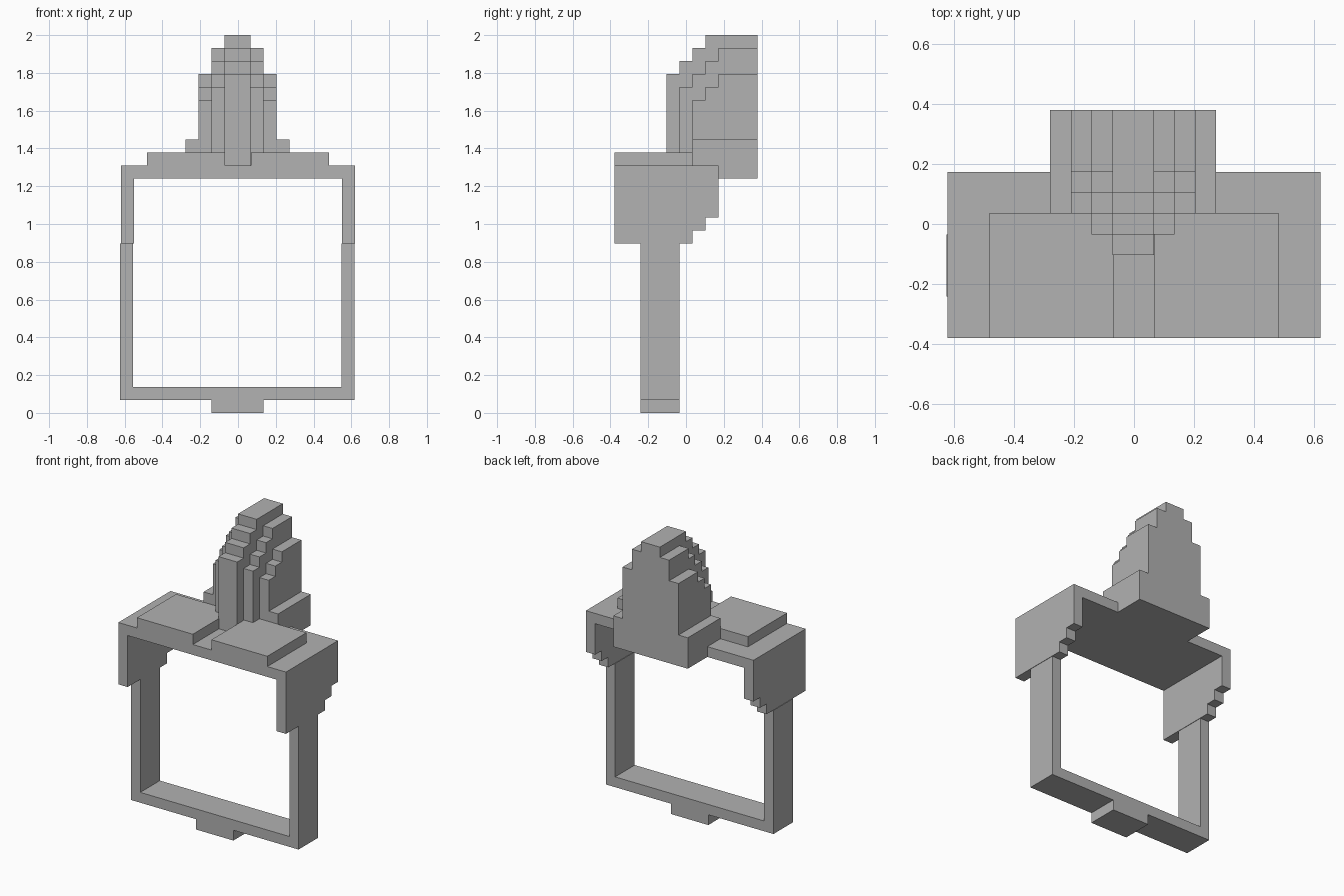
import bpy
import bmesh

U = 2 / 29          # one block of the stepped design
Y_MID = 5.5         # depth centre, in blocks
NUDGE = -0.003      # slight sideways offset of tower and lower frame

cube = bpy.data.objects.get("Cube")
if cube:
    bpy.data.objects.remove(cube, do_unlink=True)

grey = bpy.data.materials.new("plain grey")
grey.use_nodes = True
grey.diffuse_color = (0.445, 0.445, 0.445, 1)
grey.node_tree.nodes["Principled BSDF"].inputs["Base Color"].default_value = grey.diffuse_color


def slab(name, x0, x1, outline, mirror=False, shift=0.0):
    """Extrude a side outline of (y, z) blocks from x0 to x1."""
    bm = bmesh.new()
    face = bm.faces.new([bm.verts.new((x0 * U, (y - Y_MID) * U, z * U)) for y, z in outline])
    grown = bmesh.ops.extrude_face_region(bm, geom=[face])["geom"]
    verts = [g for g in grown if isinstance(g, bmesh.types.BMVert)]
    bmesh.ops.translate(bm, verts=verts, vec=((x1 - x0) * U, 0, 0))
    bmesh.ops.recalc_face_normals(bm, faces=bm.faces)
    mesh = bpy.data.meshes.new(name)
    bm.to_mesh(mesh)
    bm.free()
    mesh.materials.append(grey)
    obj = bpy.data.objects.new(name, mesh)
    obj.location.x = shift
    bpy.context.collection.objects.link(obj)
    if mirror:
        mod = obj.modifiers.new("Mirror", 'MIRROR')
        mod.use_mirror_merge = False
    return obj


def rect(y0, y1, z0, z1):
    return [(y0, z0), (y1, z0), (y1, z1), (y0, z1)]


def tower_outline(front, height, steps):
    """Upright outline whose front climbs one block per step back."""
    pts = [(11, 18), (8, 18), (8, 19), (front, 19)]
    for i in range(steps):
        pts += [(front + i, height + i), (front + i + 1, height + i)]
    return pts + [(front + steps, height + steps), (11, height + steps)]


# Lower frame
slab("foot", -2, 2, rect(2, 5, 0, 1), shift=NUDGE)
slab("bottom_bar", -9, 9, rect(2, 5, 1, 2), shift=NUDGE)
slab("side_posts", 8, 9, rect(2, 5, 2, 13), True, NUDGE)

# Side cheeks with a stepped rear edge
slab("side_cheeks", 8, 9,
     [(0, 13), (6, 13), (6, 14), (7, 14), (7, 15), (8, 15), (8, 18), (0, 18)], True)

# Deck with two raised panels and a channel between them
slab("deck", -9, 9, rect(0, 8, 18, 19))
slab("raised_panels", 1, 7, rect(0, 6, 19, 20), True)

# Stepped tower, from the middle rib outwards
slab("tower_middle", -1, 1, tower_outline(4, 26, 3), shift=NUDGE)
slab("tower_inner_ribs", 1, 2, tower_outline(5, 25, 3), True, NUDGE)
slab("tower_outer_ribs", 2, 3, tower_outline(6, 24, 2), True, NUDGE)
slab("tower_shoulders", 3, 4, tower_outline(6, 21, 0), True, NUDGE)
